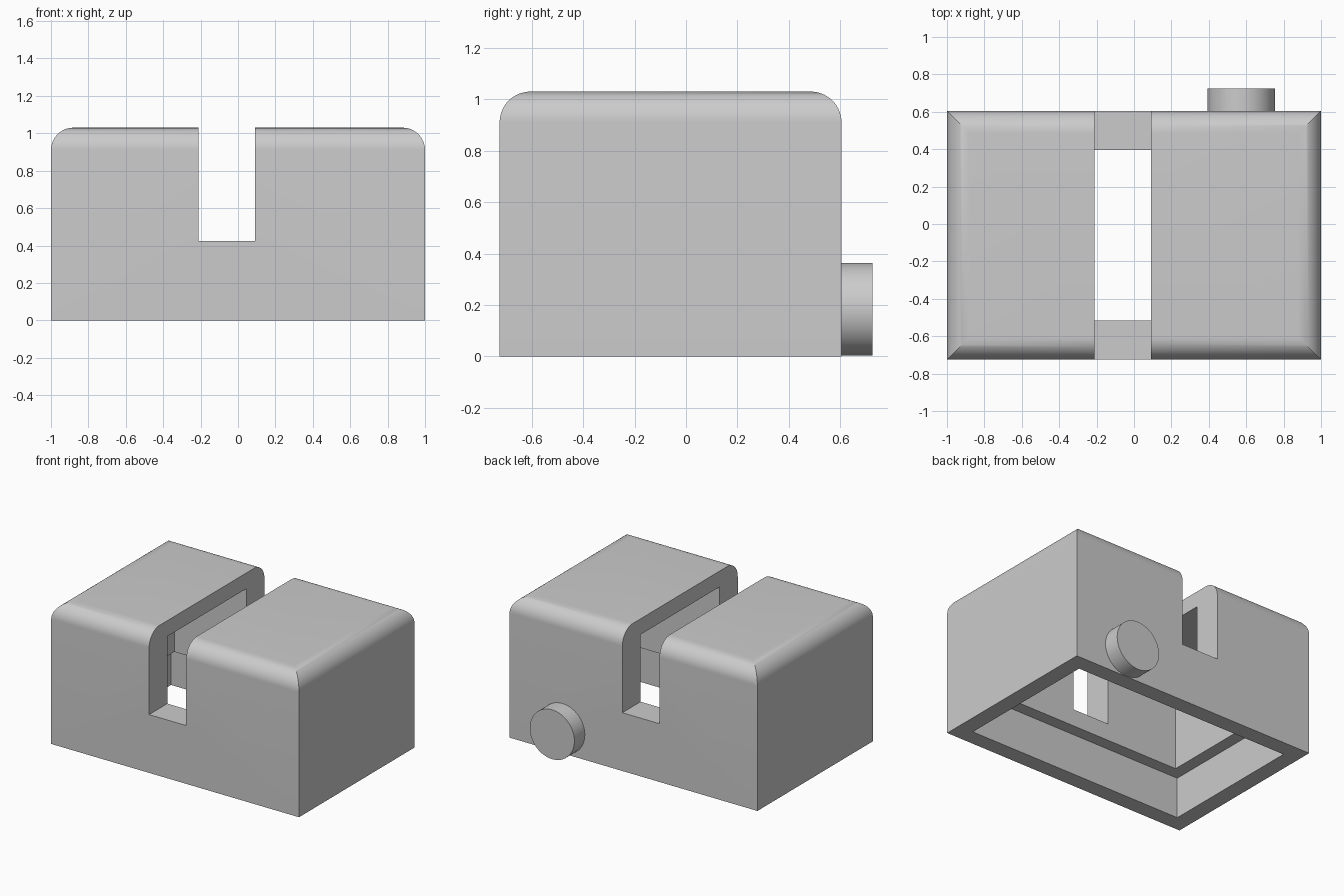
import bpy, bmesh, math

if "Cube" in bpy.data.objects:
    bpy.data.objects.remove(bpy.data.objects["Cube"], do_unlink=True)

grey = bpy.data.materials.new("plain_grey")
grey.use_nodes = True
colour = (0.6, 0.6, 0.6, 1)
grey.diffuse_color = colour
grey.node_tree.nodes["Principled BSDF"].inputs["Base Color"].default_value = colour

FRONT, BACK, TOP = -0.725, 0.605, 1.03


def add_object(name, bm):
    bmesh.ops.recalc_face_normals(bm, faces=bm.faces)
    mesh = bpy.data.meshes.new(name)
    bm.to_mesh(mesh)
    bm.free()
    mesh.materials.append(grey)
    obj = bpy.data.objects.new(name, mesh)
    bpy.context.collection.objects.link(obj)
    return obj


def select(obj):
    bpy.ops.object.select_all(action="DESELECT")
    obj.select_set(True)
    bpy.context.view_layer.objects.active = obj


def loft(name, rings):
    """Stack rectangles given as (inset from the body outline, height)."""
    bm = bmesh.new()
    loops = []
    for d, z in rings:
        x, f, b = 1 - d, FRONT + d, BACK - d
        loops.append([bm.verts.new((px, py, z))
                      for px, py in ((-x, f), (x, f), (x, b), (-x, b))])
    for low, high in zip(loops, loops[1:]):
        for i in range(4):
            j = (i + 1) % 4
            bm.faces.new((low[i], low[j], high[j], high[i]))
    bm.faces.new(loops[0][::-1])
    bm.faces.new(loops[-1])
    return add_object(name, bm)


def cut(target, cutter):
    cutter.hide_render = True
    mod = target.modifiers.new("cut", "BOOLEAN")
    mod.operation, mod.solver, mod.object = "DIFFERENCE", "EXACT", cutter
    select(target)
    bpy.ops.object.modifier_apply(modifier=mod.name)
    bpy.data.objects.remove(cutter, do_unlink=True)


# Housing: straight walls with a rounded, mitred top edge
radius, steps = 0.12, 14
rings = [(0, 0)]
for i in range(steps + 1):
    a = math.pi / 2 * i / steps
    rings.append((radius * (1 - math.cos(a)), TOP - radius * (1 - math.sin(a))))
housing = loft("housing", rings)

# Hollow interior: wide recess at the base, narrower chamber above
cut(housing, loft("base_recess", [(0.12, -0.2), (0.12, 0.3)]))
cut(housing, loft("chamber", [(0.21, 0.2), (0.21, 0.915)]))

# Slot through the top, front to back
bm = bmesh.new()
bmesh.ops.create_cube(bm, size=1)
bmesh.ops.scale(bm, vec=(0.3, 2, 1), verts=bm.verts)
bmesh.ops.translate(bm, vec=(-0.06, 0, 0.925), verts=bm.verts)
cut(housing, add_object("slot", bm))

# Round knob on the back
bpy.ops.mesh.primitive_cylinder_add(vertices=64, radius=0.18, depth=0.13,
                                    location=(0.573, 0.66, 0.183),
                                    rotation=(math.pi / 2, 0, 0))
knob = bpy.context.object
knob.name = "back_knob"
knob.data.materials.append(grey)

for obj in (housing, knob):
    select(obj)
    bpy.ops.object.shade_smooth_by_angle(angle=math.radians(30))
